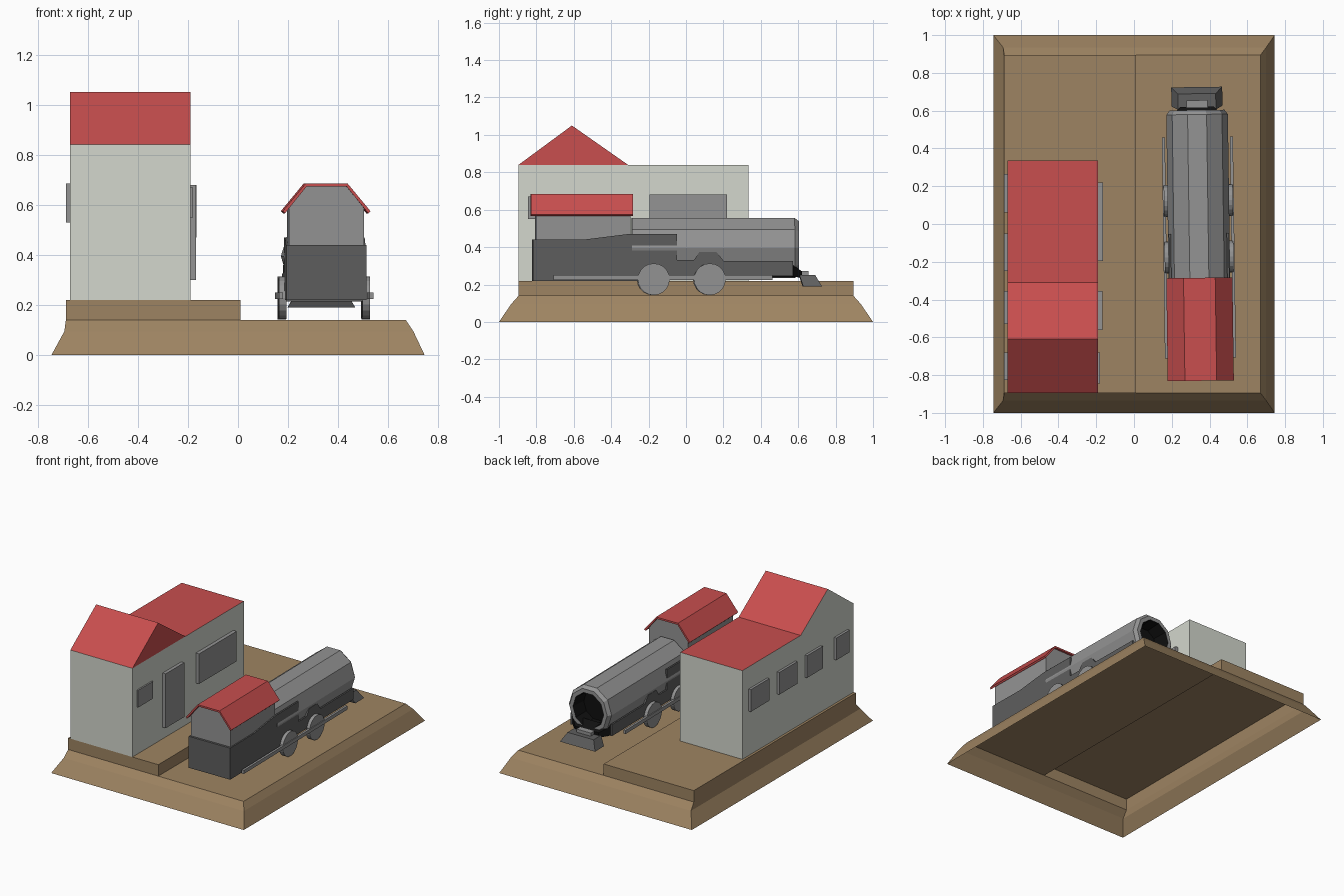
import bpy, bmesh, math
from mathutils import Matrix

if "Cube" in bpy.data.objects:
    bpy.data.objects.remove(bpy.data.objects["Cube"])


def material(name, r, g, b):
    m = bpy.data.materials.new(name)
    m.diffuse_color = [((c / 255 + 0.055) / 1.055) ** 2.4 for c in (r, g, b)] + [1]
    m.use_nodes = True
    m.node_tree.nodes["Principled BSDF"].inputs["Base Color"].default_value = m.diffuse_color
    return m


EARTH = material("earth brown", 158, 132, 98)
WALL = material("pale wall", 211, 215, 205)
RED = material("roof red", 200, 78, 78)
GREY = material("light grey", 147, 147, 147)
DARK = material("dark grey", 94, 94, 94)
BLACK = material("black", 16, 16, 16)

# The locomotive stands very slightly turned on its ground
LOCO = Matrix.Translation((0.342, 0, 0)) @ Matrix.Rotation(0.014, 4, 'Z')
HERE = Matrix.Identity(4)


def build(name, verts, faces, mats, rule=None, place=HERE, recalc=True, drop=None):
    bm = bmesh.new()
    vs = [bm.verts.new(v) for v in verts]
    for f in faces:
        bm.faces.new([vs[i] for i in f])
    if recalc:
        bmesh.ops.recalc_face_normals(bm, faces=bm.faces)
    bm.normal_update()
    if rule:
        for f in bm.faces:
            f.material_index = rule(f)
    if drop:
        bmesh.ops.delete(bm, geom=[f for f in bm.faces if drop(f)], context='FACES')
    me = bpy.data.meshes.new(name)
    bm.to_mesh(me)
    bm.free()
    for m in mats:
        me.materials.append(m)
    ob = bpy.data.objects.new(name, me)
    ob.matrix_world = place
    bpy.context.collection.objects.link(ob)
    return ob


def loft(name, rings, mats, caps=True, **kw):
    n = len(rings[0])
    faces = [(k * n + i, k * n + (i + 1) % n, (k + 1) * n + (i + 1) % n, (k + 1) * n + i)
             for k in range(len(rings) - 1) for i in range(n)]
    if caps:
        faces += [tuple(range(n))[::-1], tuple(range((len(rings) - 1) * n, len(rings) * n))]
    return build(name, [p for r in rings for p in r], faces, mats, **kw)


def prism_x(name, profile, x0, x1, mats, **kw):
    return loft(name, [[(x, y, z) for y, z in profile] for x in (x0, x1)], mats, **kw)


def prism_y(name, profile, y0, y1, mats, **kw):
    return loft(name, [[(x, y, z) for x, z in profile] for y in (y0, y1)], mats, **kw)


def box(name, x0, x1, y0, y1, z0, z1, mat, **kw):
    mats = mat if isinstance(mat, list) else [mat]
    return prism_x(name, [(y0, z0), (y1, z0), (y1, z1), (y0, z1)], x0, x1, mats, **kw)


def rect(x0, x1, y, z):
    return [(x0, -y, z), (x1, -y, z), (x1, y, z), (x0, y, z)]


# Ground: sloped skirt, raised platform on the left, track bed on the right, open below
loft("ground_skirt", [rect(-0.745, 0.745, 1.0, 0), rect(-0.693, 0.70, 0.935, 0.095),
                      rect(-0.687, 0.67, 0.895, 0.14)], [EARTH], caps=False, recalc=False)
build("track_bed", rect(0.01, 0.67, 0.895, 0.14), [(0, 1, 2, 3)], [EARTH], recalc=False)
loft("platform", [rect(-0.687, 0.01, 0.895, 0.14), rect(-0.687, 0.01, 0.895, 0.22)],
     [EARTH], caps=False, recalc=False)
build("platform_top", rect(-0.687, 0.01, 0.895, 0.22), [(0, 1, 2, 3)], [EARTH], recalc=False)

# Station house: the flat roof is the red top, the gable is pale on its left end only
build("house_flat_roof", [(-0.67, -0.31, 0.84), (-0.19, -0.31, 0.84), (-0.19, 0.335, 0.84),
                          (-0.67, 0.335, 0.84)], [(0, 1, 2, 3)], [RED], recalc=False)
box("house_walls", -0.67, -0.19, -0.895, 0.335, 0.22, 0.84, WALL,
    drop=lambda f: abs(f.normal.z) > 0.5)
prism_x("gable_roof", [(-0.895, 0.84), (-0.31, 0.84), (-0.61, 1.05)], -0.67, -0.19, [RED, WALL],
        rule=lambda f: 1 if f.normal.x < -0.5 else 0, drop=lambda f: f.normal.z < -0.9)

# Windows and door
for i, (a, b) in enumerate([(0.06, 0.265), (-0.25, -0.05), (-0.53, -0.355), (-0.825, -0.68)]):
    box(f"left_window_{i}", -0.687, -0.67, a, b, 0.53, 0.685, GREY)
box("large_window", -0.19, -0.165, -0.195, 0.22, 0.47, 0.68, GREY)
box("door", -0.19, -0.167, -0.56, -0.355, 0.30, 0.68, GREY)
box("small_window", -0.19, -0.18, -0.845, -0.68, 0.55, 0.67, GREY)


# Boiler: ten-sided tube with a bevelled rim and a black recess at the front
def ring(r, y):
    return [(r * math.cos(math.tau * i / 10), y, 0.395 + 1.04 * r * math.sin(math.tau * i / 10))
            for i in range(10)]


def boiler_colour(f):
    c = f.calc_center_median()
    r = math.hypot(c.x, c.z - 0.395)
    return 1 if c.y > 0.45 and r < 0.113 else 0


loft("boiler", [ring(0.163, -0.29), ring(0.163, 0.58), ring(0.145, 0.603), ring(0.118, 0.603),
                ring(0.105, 0.50)], [GREY, BLACK], rule=boiler_colour, place=LOCO)

# Cab with its folded roof
cab = [(-0.15, 0.43), (0.15, 0.43), (0.15, 0.60), (0.082, 0.674), (-0.082, 0.674), (-0.15, 0.60)]
prism_y("cab", cab, -0.805, -0.30, [GREY], place=LOCO)
roof = [(-0.175, 0.575), (-0.084, 0.685), (0.084, 0.685), (0.175, 0.575),
        (0.166, 0.566), (0.08, 0.673), (-0.08, 0.673), (-0.166, 0.566)]
n = len(roof)
verts = [(x, y, z) for y in (-0.83, -0.285) for x, z in roof]
sides = [(i, (i + 1) % n, n + (i + 1) % n, n + i) for i in range(n)]
ends = [tuple(k + j for j in (i, i + 1, 6 - i, 7 - i)) for k in (0, n) for i in range(3)]
build("cab_roof", verts, sides + ends, [RED], place=LOCO)

# Dark lower body, frame and stepped side plates
box("lower_body", -0.15, 0.15, -0.82, -0.29, 0.22, 0.44, DARK, place=LOCO)
box("frame", -0.13, 0.13, -0.29, 0.58, 0.24, 0.27, BLACK, place=LOCO)
plate = [(-0.82, 0.22), (-0.25, 0.22), (-0.20, 0.245), (0.57, 0.245), (0.57, 0.325), (0.20, 0.325),
         (0.16, 0.375), (0.07, 0.375), (0.04, 0.33), (-0.05, 0.33), (-0.05, 0.47), (-0.31, 0.47),
         (-0.55, 0.44), (-0.82, 0.44)]


# Side plates, wheels and rods on both sides
def disc(x, cy, r=0.085):
    return [(x, cy + r * math.cos(math.tau * i / 20), 0.228 + r * math.sin(math.tau * i / 20))
            for i in range(20)]


for s, side in ((1, "right"), (-1, "left")):
    prism_x(f"side_plate_{side}", plate, s * 0.148, s * 0.159, [DARK], place=LOCO)
    box(f"rod_{side}", s * 0.172, s * 0.188, -0.71, 0.46, 0.225, 0.25, GREY, place=LOCO)
    for end, cy in (("rear", -0.175), ("front", 0.125)):
        loft(f"wheel_{end}_{side}", [disc(s * 0.152, cy), disc(s * 0.182, cy)], [GREY], place=LOCO)
for end, cy in (("rear", -0.175), ("front", 0.125)):
    box(f"axle_{end}", -0.152, 0.152, cy - 0.015, cy + 0.015, 0.215, 0.242, DARK, place=LOCO)

# Front buffer block and flared track guard
loft("buffer_beam", [[(-0.15, 0.56, 0.245), (0.15, 0.56, 0.245), (0.15, 0.56, 0.31), (-0.15, 0.56, 0.31)],
                     [(-0.09, 0.62, 0.235), (0.09, 0.62, 0.235), (0.09, 0.62, 0.27), (-0.09, 0.62, 0.27)]],
     [BLACK], place=LOCO)
box("buffer_block", -0.055, 0.055, 0.61, 0.655, 0.24, 0.272, GREY, place=LOCO)
loft("track_guard", [[(-0.135, 0.625, 0.19), (0.135, 0.625, 0.19), (0.135, 0.725, 0.19), (-0.135, 0.725, 0.19)],
                     [(-0.10, 0.605, 0.25), (0.10, 0.605, 0.25), (0.10, 0.69, 0.25), (-0.10, 0.69, 0.25)]],
     [DARK], place=LOCO)
